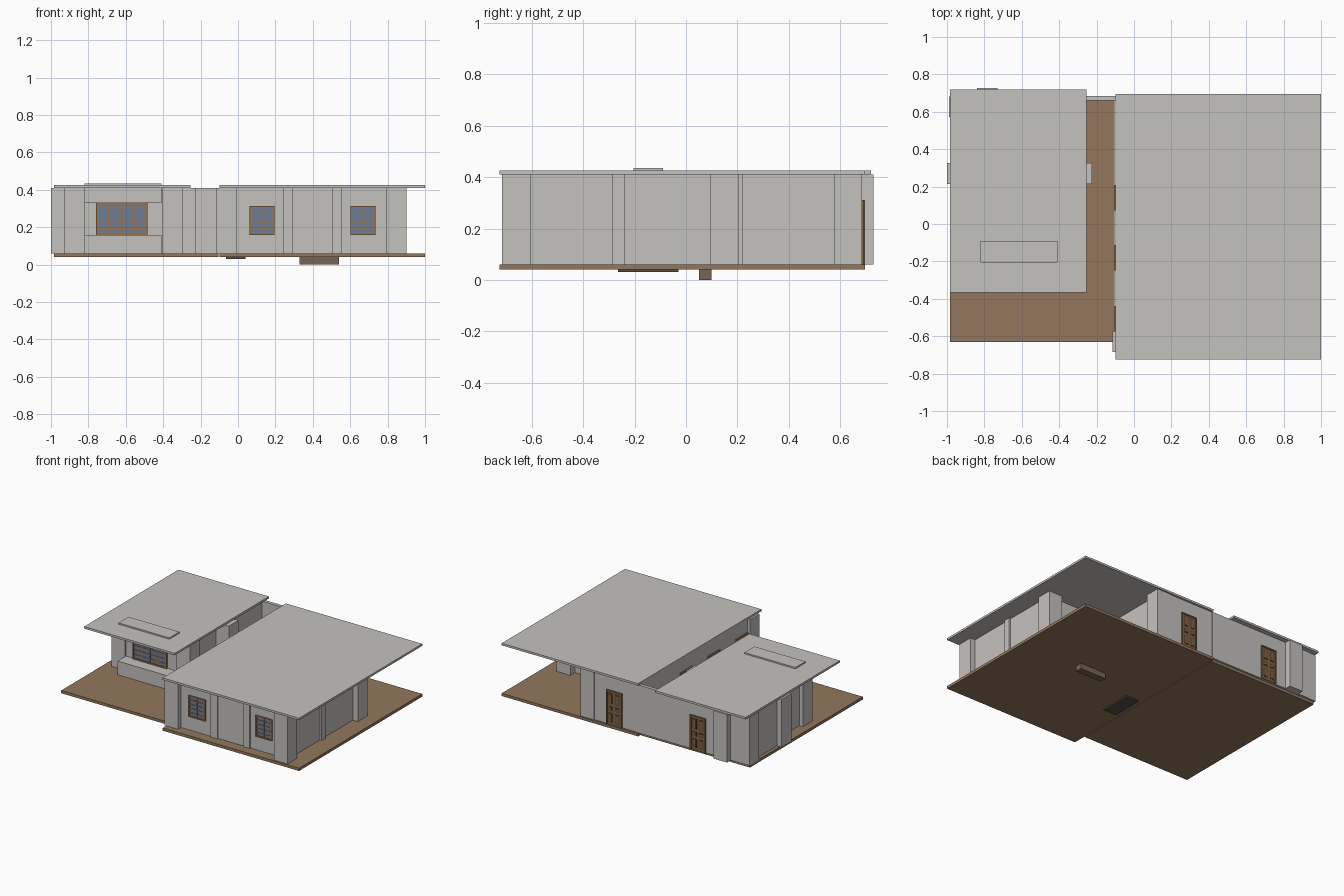
import bpy, bmesh
from math import radians
from mathutils import Matrix, Vector

if "Cube" in bpy.data.objects:
    bpy.data.objects.remove(bpy.data.objects["Cube"])


def mat(name, r, g, b):
    m = bpy.data.materials.new(name)
    m.diffuse_color = (r, g, b, 1)
    m.use_nodes = True
    m.node_tree.nodes["Principled BSDF"].inputs["Base Color"].default_value = m.diffuse_color
    return m


PLASTER = mat("grey plaster", .56, .54, .52)
FLOOR = mat("brown floor", .29, .185, .11)
WOOD = mat("window wood", .33, .17, .07)
GLASS = mat("blue glass", .16, .20, .29)
DOOR = mat("door brown", .21, .125, .06)
DOOR_DARK = mat("door panel brown", .11, .062, .03)
STEP = mat("step brown", .19, .13, .09)
DARK = mat("dark hatch", .09, .075, .06)


def build(name, boxes, mats, M=Matrix()):
    """One object from boxes (x0, x1, y0, y1, z0, z1[, material slot])."""
    bm = bmesh.new()
    for b in boxes:
        c = Vector(((b[0] + b[1]) / 2, (b[2] + b[3]) / 2, (b[4] + b[5]) / 2))
        s = (b[1] - b[0], b[3] - b[2], b[5] - b[4])
        r = bmesh.ops.create_cube(bm, size=1, matrix=Matrix.Translation(c) @ Matrix.Diagonal((*s, 1)))
        for f in {f for v in r["verts"] for f in v.link_faces}:
            f.material_index = b[6] if len(b) > 6 else 0
    bm.transform(M)
    me = bpy.data.meshes.new(name)
    bm.to_mesh(me)
    bm.free()
    for m in mats:
        me.materials.append(m)
    ob = bpy.data.objects.new(name, me)
    bpy.context.collection.objects.link(ob)
    return ob


Z0, Z1 = .06, .41


def wall(name, x0, x1, y0, y1):
    build(name, [(x0, x1, y0, y1, Z0, Z1)], [PLASTER])


def place(x, y, turn):
    return Matrix.Translation((x, y, 0)) @ Matrix.Rotation(radians(turn), 4, 'Z')


def window(name, x, y, turn, w, z0, z1, sashes=1):
    """Glass plate with frame and glazing bars, facing local -y."""
    h, t = w / 2, .01
    b = [(-h, h, -.002, .004, z0, z1, 1),
         (-h, h, -.007, .004, z0, z0 + t), (-h, h, -.007, .004, z1 - t, z1)]
    for i in range(sashes + 1):
        u = -h + t / 2 + i * (w - t) / sashes
        b.append((u - t / 2, u + t / 2, -.007, .004, z0, z1))
    for i in range(sashes):
        u = -h + w * (i + .5) / sashes
        b.append((u - .003, u + .003, -.005, .002, z0, z1))
    for i in range(1, 5):
        z = z0 + (z1 - z0) * i / 5
        b.append((-h, h, -.005, .002, z - .0025, z + .0025))
    build(name, b, [WOOD, GLASS], place(x, y, turn))


def door(name, x, y, turn):
    """Panelled leaf in a frame, facing local -y."""
    h, top = .0625, .31
    b = [(-h, h, -.003, .004, Z0, top),
         (-h, -h + .01, -.008, .004, Z0, top), (h - .01, h, -.008, .004, Z0, top),
         (-h, h, -.008, .004, top - .01, top)]
    for u in (-.027, .027):
        for z0, z1 in ((.08, .145), (.165, .195), (.215, .29)):
            b.append((u - .018, u + .018, -.005, .002, z0, z1, 1))
            b.append((u - .011, u + .011, -.007, .002, z0 + .007, z1 - .007))
    build(name, b, [DOOR, DOOR_DARK], place(x, y, turn))


# floor slabs and flat roofs
build("left_floor", [(-.985, -.105, -.63, .67, .04, .06)], [FLOOR])
build("right_floor", [(-.1, 1, -.725, .695, .04, .06)], [FLOOR])
build("left_roof", [(-.985, -.255, -.365, .72, .41, .425)], [PLASTER])
build("right_roof", [(-.1, 1, -.725, .695, .41, .425)], [PLASTER])

# right wing: L-shaped walls
wall("right_front_wall", -.06, .85, -.65, -.61)
wall("right_side_wall", .82, .86, -.65, .15)
wall("right_porch_wall", .3, .85, .11, .15)
wall("right_inner_wall", .28, .32, .13, .66)
wall("right_back_wall", -.1, .33, .64, .68)
wall("right_left_wall", -.095, -.055, -.63, .66)

# left wing walls
wall("left_back_wall", -.93, -.1, .66, .685)
wall("left_rear_left_wall", -.96, -.92, .27, .66)
wall("left_front_left_wall", -.9, -.86, -.08, .27)
wall("left_front_wall", -.88, -.36, -.12, -.08)
wall("left_front_right_wall", -.37, -.33, -.08, .27)
wall("left_rear_right_wall", -.31, -.27, .27, .67)
wall("left_mid_left_wall", -.95, -.87, .25, .29)

# square posts, each 0.11 wide, by lower corner
P = .11
for i, (x, y) in enumerate([(-.115, -.685), (.79, -.715), (.79, .095), (.26, .11), (.262, .575),
                            (-.93, -.13), (-.405, -.13), (-1, .215), (-.335, .215),
                            (-.99, .572), (-.84, .618)]):
    wall("post_%d" % (i + 1), x, x + P, y, y + P)

# slim pilasters
wall("front_pilaster_1", .24, .295, -.66, -.61)
wall("front_pilaster_2", .505, .555, -.66, -.61)
wall("side_pilaster", .82, .875, -.285, -.24)

# bay: sill block and raised lintel around the front window
build("bay_sill", [(-.82, -.41, -.215, -.1, Z0, .16)], [PLASTER])
build("bay_lintel", [(-.82, -.41, -.205, -.09, .33, .435)], [PLASTER])
window("bay_window", -.6225, -.125, 0, .275, .16, .33, 2)

# remaining windows
for i, x in enumerate((.128, .668)):
    window("front_window_%d" % (i + 1), x, -.653, 0, .135, .16, .315)
for i, y in enumerate((.14, -.18, -.505)):
    window("side_window_%d" % (i + 1), -.098, y, -90, .135, .16, .315)

# back doors
door("right_back_door", .1, .683, 180)
door("left_back_door", -.58, .688, 180)

# blocks under the floor
build("under_step", [(.33, .54, .05, .1, 0, .04)], [STEP])
build("under_hatch", [(-.065, .04, -.265, -.03, .03, .04)], [DARK])
